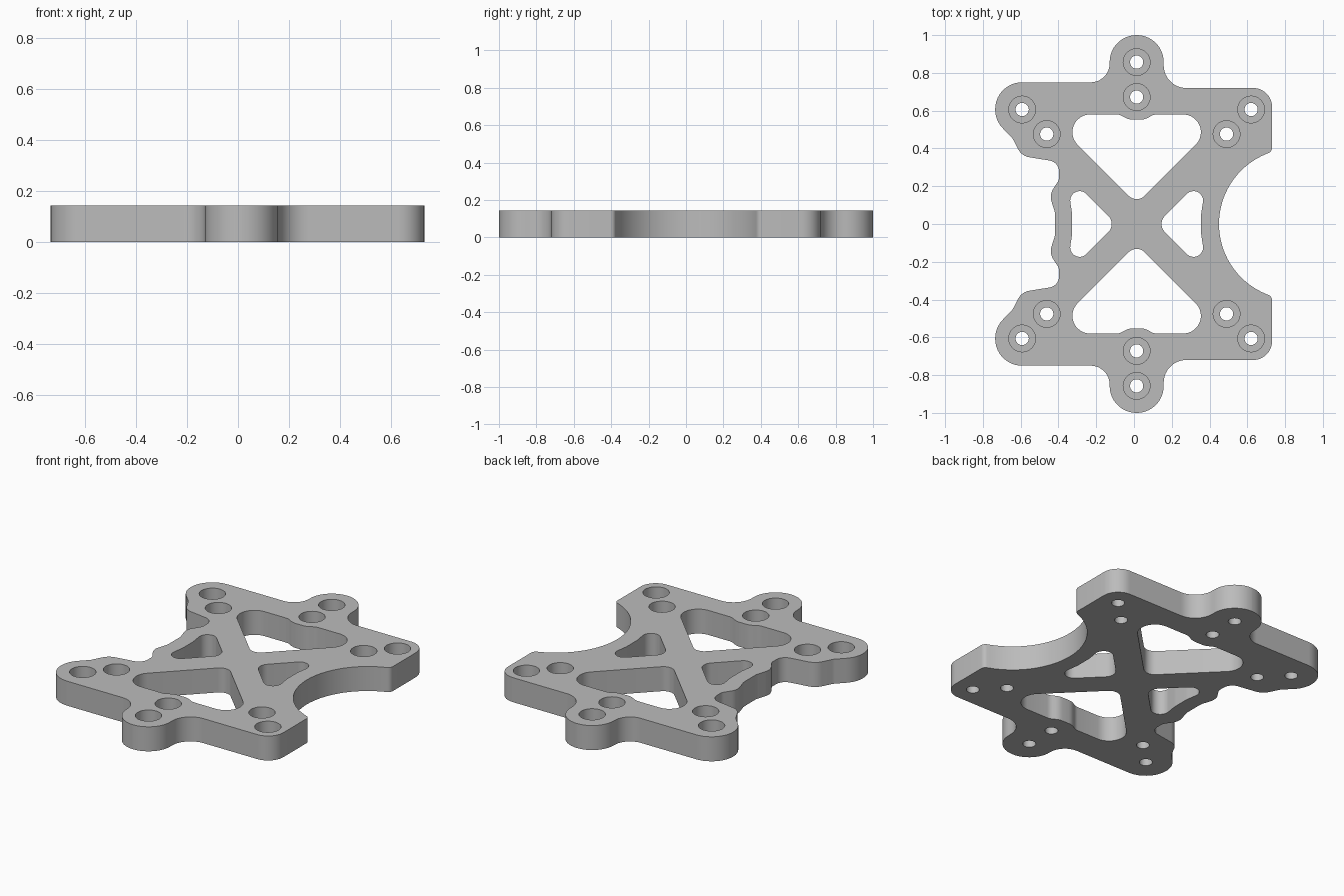
import bpy, bmesh
from math import cos, sin, pi, radians, tan
from mathutils import Vector

cube = bpy.data.objects.get("Cube")
if cube:
    bpy.data.objects.remove(cube, do_unlink=True)

HEIGHT, LEDGE = 0.145, 0.045   # plate thickness, floor height of the counterbores
MID = 0.014                    # x of the hole pattern's centre line
BORE, HOLE = 0.071, 0.035      # counterbore and through-hole radii


def rounded(points):
    """Closed outline from (x, y, fillet radius) corners."""
    out = []
    for i, (x, y, r) in enumerate(points):
        p = Vector((x, y))
        if r == 0:
            out.append(p)
            continue
        a = (Vector(points[i - 1][:2]) - p).normalized()
        b = (Vector(points[(i + 1) % len(points)][:2]) - p).normalized()
        half = a.angle(b) / 2
        centre = p + (a + b).normalized() * (r / sin(half))
        start = p + a * (r / tan(half)) - centre
        end = p + b * (r / tan(half)) - centre
        sweep = pi - 2 * half
        steps = max(3, int(sweep / radians(8)))
        for k in range(steps + 1):
            t = sweep * k / steps
            out.append(centre + (start * sin(sweep - t) + end * sin(t)) / sin(sweep))
    return out


def circle(x, y, r, n=32):
    return [Vector((x + r * cos(2 * pi * k / n), y + r * sin(2 * pi * k / n))) for k in range(n)]


def flip_y(points):
    return [(x, -y, r) for x, y, r in reversed(points)]


# Outer outline: back half from the right waist round to the left waist
waist = [(0.85 + 0.4 * cos(radians(a)), 0.4 * sin(radians(a)), 0) for a in range(176, 111, -4)]
half = waist + [
    (0.731, 0.384, 0.03), (0.731, 0.72, 0.1), (0.157, 0.72, 0.12),
    (0.157, 1, 0.142), (-0.129, 1, 0.142), (-0.129, 0.75, 0.1),
    (-0.735, 0.75, 0.142), (-0.735, 0.547, 0.14), (-0.645, 0.457, 0.06),
    (-0.595, 0.36, 0.08), (-0.397, 0.328, 0.06), (-0.396, 0.235, 0.05),
    (-0.448, 0.155, 0.08), (-0.418, 0.06, 0.08)]
outline = rounded(half + flip_y(half) + [(0.45, 0, 0)])

# Large triangular windows, with a bump beside the inner end hole
window = [(MID, 0.107, 0.06), (MID + 0.473, 0.58, 0.094), (MID + 0.09, 0.58, 0.06),
          (MID + 0.045, 0.553, 0.08), (MID - 0.045, 0.553, 0.08),
          (MID - 0.09, 0.58, 0.06), (MID - 0.473, 0.58, 0.094)]
# Small side windows
side = [(0.107, 0, 0.06), (0.374, -0.267, 0.05), (0.341, -0.05, 0.15),
        (0.341, 0.05, 0.15), (0.374, 0.267, 0.05)]
openings = [rounded(window), rounded(flip_y(window))]
openings += [rounded([(MID + s * u, v, r) for u, v, r in side]) for s in (1, -1)]

# Screw hole centres
holes = [(MID + dx, s * y) for s in (1, -1) for dx, y in
         ((0, 0.857), (0, 0.672), (0.606, 0.606), (-0.606, 0.606), (0.476, 0.476), (-0.476, 0.476))]

bm = bmesh.new()


def ring(points, z):
    verts = [bm.verts.new((p.x, p.y, z)) for p in points]
    edges = [bm.edges.new((verts[i - 1], verts[i])) for i in range(len(verts))]
    return verts, edges


def bridge(lower, upper):
    for i in range(len(lower)):
        bm.faces.new((lower[i - 1], lower[i], upper[i], upper[i - 1]))


top_edges, bottom_edges = [], []
# Vertical walls of the outline and windows
for loop in [outline] + openings:
    low, low_edges = ring(loop, 0)
    high, high_edges = ring(loop, HEIGHT)
    bridge(low, high)
    bottom_edges += low_edges
    top_edges += high_edges
# Counterbored holes: through hole, ledge, bore
for x, y in holes:
    levels = [ring(circle(x, y, r), z) for r, z in
              ((HOLE, 0), (HOLE, LEDGE), (BORE, LEDGE), (BORE, HEIGHT))]
    for a, b in zip(levels, levels[1:]):
        bridge(a[0], b[0])
    bottom_edges += levels[0][1]
    top_edges += levels[-1][1]
# Flat top and bottom
for edges in (top_edges, bottom_edges):
    bmesh.ops.triangle_fill(bm, use_beauty=True, use_dissolve=False, edges=edges)
bmesh.ops.recalc_face_normals(bm, faces=bm.faces)

mesh = bpy.data.meshes.new("mounting_plate")
bm.to_mesh(mesh)
bm.free()
plate = bpy.data.objects.new("mounting_plate", mesh)
bpy.context.collection.objects.link(plate)

grey = bpy.data.materials.new("plain grey")
grey.use_nodes = True
colour = (0.5, 0.5, 0.5, 1)
grey.diffuse_color = colour
grey.node_tree.nodes["Principled BSDF"].inputs["Base Color"].default_value = colour
mesh.materials.append(grey)

bpy.context.view_layer.objects.active = plate
plate.select_set(True)
bpy.ops.object.shade_smooth_by_angle(angle=radians(30))
